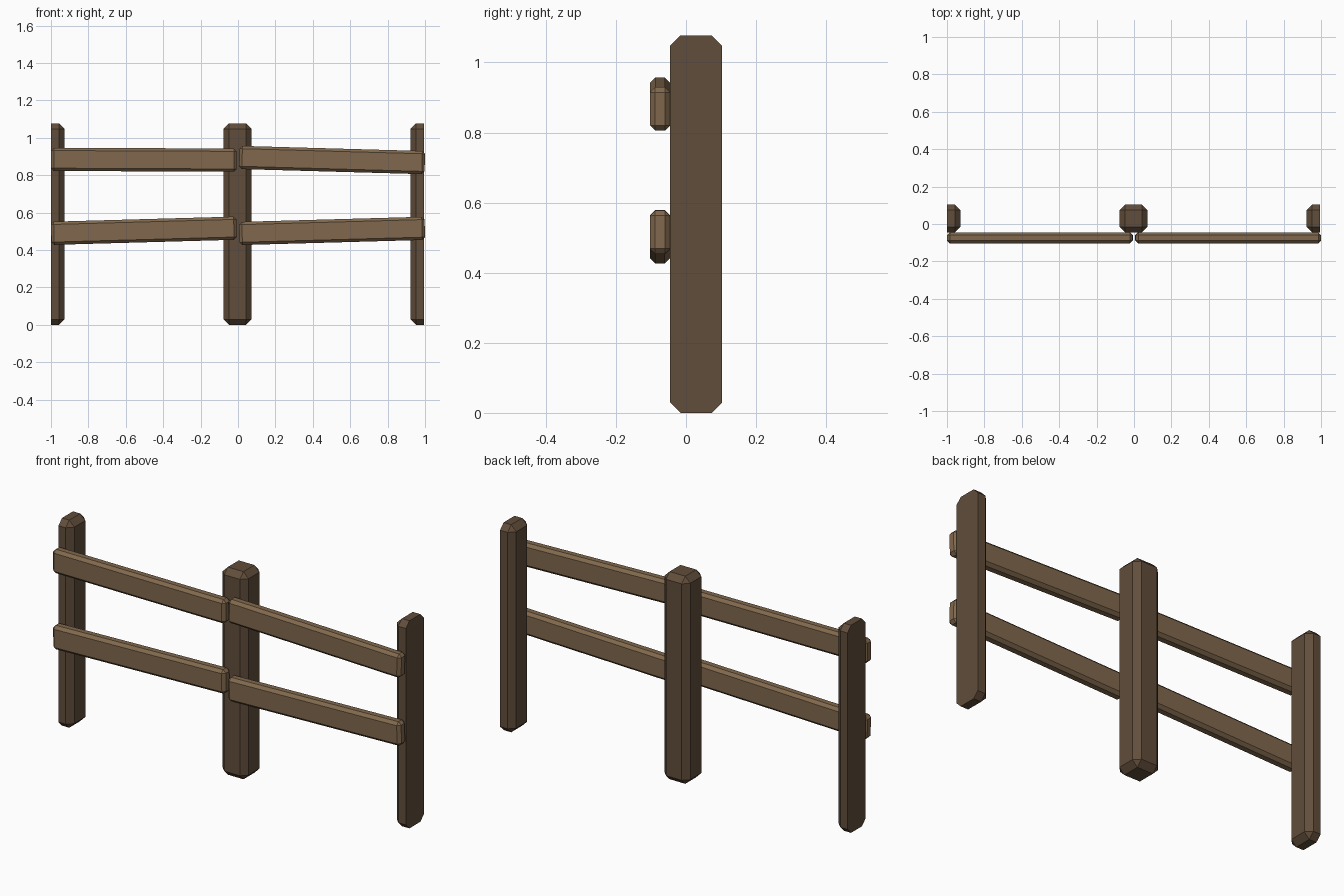
import bpy, bmesh, math
from mathutils import Matrix, Vector

if "Cube" in bpy.data.objects:
    bpy.data.objects.remove(bpy.data.objects["Cube"])


def material(name, rgb):
    m = bpy.data.materials.new(name)
    m.diffuse_color = (*rgb, 1)
    m.use_nodes = True
    m.node_tree.nodes["Principled BSDF"].inputs["Base Color"].default_value = m.diffuse_color
    return m


post_wood = material("dark_wood", (0.12, 0.075, 0.044))
rail_wood = material("light_wood", (0.22, 0.14, 0.075))


def beam(name, size, centre, bevel, mat, tilt=0.0, cut=None):
    """Chamfered box, optionally tilted about y or cut off flat at x = cut[0]."""
    bm = bmesh.new()
    bmesh.ops.create_cube(bm, size=1)
    bmesh.ops.scale(bm, vec=size, verts=bm.verts)
    bmesh.ops.bevel(bm, geom=bm.edges[:], offset=bevel, segments=1,
                    profile=0.5, affect='EDGES')
    bm.transform(Matrix.Translation(Vector(centre)) @ Matrix.Rotation(-tilt, 4, 'Y'))
    if cut:
        x, side = cut
        bmesh.ops.bisect_plane(bm, geom=bm.verts[:] + bm.edges[:] + bm.faces[:],
                               plane_co=(x, 0, 0), plane_no=(side, 0, 0),
                               clear_outer=True)
        bmesh.ops.holes_fill(bm, edges=[e for e in bm.edges if e.is_boundary])
    bmesh.ops.recalc_face_normals(bm, faces=bm.faces[:])
    mesh = bpy.data.meshes.new(name)
    bm.to_mesh(mesh)
    bm.free()
    mesh.materials.append(mat)
    bpy.context.collection.objects.link(bpy.data.objects.new(name, mesh))


# Posts: whole in the middle, sliced in half at each end so sections tile
for name, x, cut in (("left_post", -1.0025, (-0.999, -1)),
                     ("middle_post", -0.0025, None),
                     ("right_post", 0.9965, (0.995, 1))):
    beam(name, (0.148, 0.148, 1.077), (x, 0.029, 0.5385), 0.029, post_wood, cut=cut)

# Rails: four slightly crooked boards on the front
for name, x, z, degrees in (("upper_left_rail", -0.503, 0.8825, -0.25),
                            ("upper_right_rail", 0.503, 0.881, -1.6),
                            ("lower_left_rail", -0.503, 0.503, 1.6),
                            ("lower_right_rail", 0.503, 0.502, 1.6)):
    beam(name, (0.992, 0.058, 0.124), (x, -0.074, z), 0.015, rail_wood,
         tilt=math.radians(degrees))
